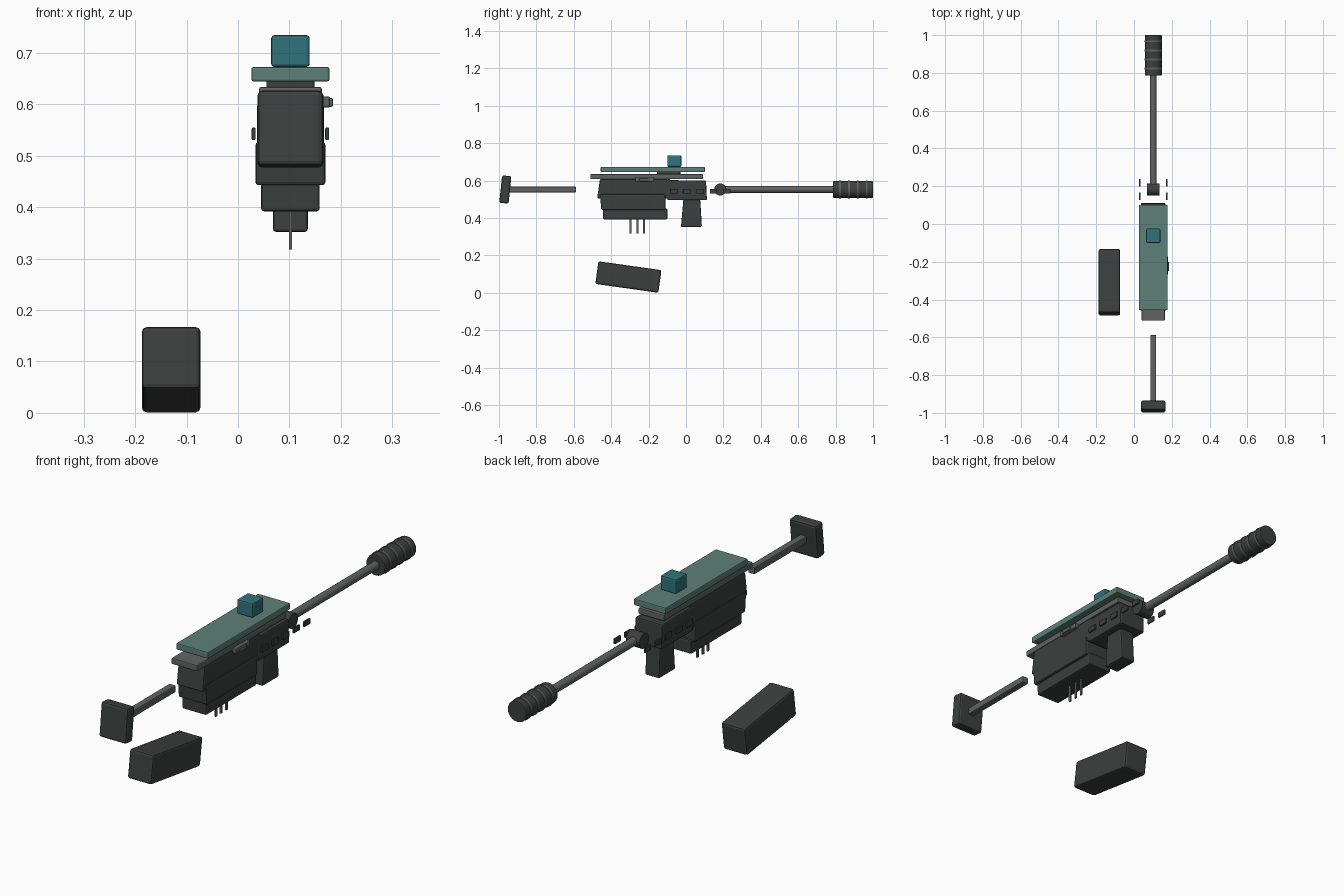
import bpy, bmesh
from math import radians, pi
from mathutils import Matrix

if "Cube" in bpy.data.objects:
    bpy.data.objects.remove(bpy.data.objects["Cube"])

CX = 0.102   # centre line of the gun
BZ = 0.552   # bore height


def material(name, col):
    m = bpy.data.materials.new(name)
    m.diffuse_color = (*col, 1)
    m.use_nodes = True
    m.node_tree.nodes["Principled BSDF"].inputs["Base Color"].default_value = m.diffuse_color
    return m


DARK = material("dark_grey", (0.045, 0.05, 0.049))
GREY = material("mid_grey", (0.12, 0.125, 0.125))
GREEN = material("sage_green", (0.107, 0.216, 0.188))
TEAL = material("teal", (0.03, 0.17, 0.2))


def finish(name, bm, mat, bevel):
    bmesh.ops.recalc_face_normals(bm, faces=bm.faces)
    me = bpy.data.meshes.new(name)
    bm.to_mesh(me)
    bm.free()
    me.materials.append(mat)
    ob = bpy.data.objects.new(name, me)
    bpy.context.collection.objects.link(ob)
    if bevel:
        mod = ob.modifiers.new("bevel", 'BEVEL')
        mod.width, mod.segments = bevel, 2
        mod.limit_method = 'ANGLE'
        mod.angle_limit = radians(40)
    return ob


def box(name, loc, size, mat=DARK, bevel=0.006, tilt=0):
    bm = bmesh.new()
    bmesh.ops.create_cube(bm, size=1, matrix=Matrix.Diagonal((*size, 1)))
    ob = finish(name, bm, mat, bevel)
    ob.location = loc
    ob.rotation_euler.x = radians(tilt)
    return ob


def slab(name, half, profile, bevel=0.006):
    """Side profile in (y, z), extruded across the centre line."""
    bm = bmesh.new()
    f = bm.faces.new([bm.verts.new((CX - half, y, z)) for y, z in profile])
    ext = bmesh.ops.extrude_face_region(bm, geom=[f])
    vs = [v for v in ext["geom"] if isinstance(v, bmesh.types.BMVert)]
    bmesh.ops.translate(bm, verts=vs, vec=(2 * half, 0, 0))
    return finish(name, bm, DARK, bevel)


def cylinder(name, loc, r, depth, axis='Y', mat=DARK, bevel=0, sides=24):
    bm = bmesh.new()
    rot = Matrix.Rotation(pi / 2, 4, 'X' if axis == 'Y' else 'Y')
    bmesh.ops.create_cone(bm, cap_ends=True, segments=sides, radius1=r,
                          radius2=r, depth=depth, matrix=rot)
    for f in bm.faces:
        f.smooth = len(f.verts) == 4
    for e in bm.edges:
        e.smooth = all(f.smooth for f in e.link_faces)
    ob = finish(name, bm, mat, bevel)
    ob.location = loc
    return ob


# Receiver blocks, stepped downwards
slab("upper_receiver", 0.063, [(-0.475, 0.505), (-0.46, 0.608), (-0.085, 0.608), (-0.085, 0.505)])
slab("middle_receiver", 0.068, [(-0.453, 0.443), (-0.46, 0.527), (-0.11, 0.527), (-0.11, 0.443)])
slab("lower_receiver", 0.057, [(-0.443, 0.392), (-0.445, 0.45), (-0.10, 0.45), (-0.10, 0.392)])
slab("front_receiver", 0.065, [(-0.10, 0.495), (-0.10, 0.602), (0.107, 0.60), (0.112, 0.495)])
slab("front_grip", 0.034, [(-0.027, 0.352), (-0.014, 0.50), (0.076, 0.50), (0.085, 0.352)])

# Top rail, mount, plate and sight
box("top_rail", (CX, -0.21, 0.621), (0.122, 0.602, 0.026), GREY, 0.004)
box("plate_mount", (CX, -0.093, 0.640), (0.094, 0.125, 0.026), DARK, 0.003)
box("top_plate", (CX, -0.178, 0.659), (0.152, 0.557, 0.028), GREEN, 0.004)
box("sight_block", (CX, -0.0625, 0.704), (0.075, 0.075, 0.062), TEAL)

# Side vents, mirrored; the foremost two stand off past the receiver
for i in range(5):
    for s in (-1, 1):
        box("side_vent", (CX + s * 0.0715, -0.066 + i * 0.071, 0.543),
            (0.008, 0.04, 0.024), DARK, 0.002)

# Charging handle on the right side
box("handle_base", (CX + 0.066, -0.22, 0.605), (0.022, 0.10, 0.022), GREY, 0.004)
box("handle_knob", (CX + 0.076, -0.225, 0.604), (0.014, 0.05, 0.017), GREY, 0.003)

# Barrel, collar and ringed muzzle
cylinder("barrel_collar", (CX, 0.183, BZ), 0.032, 0.064, 'X')
cylinder("barrel", (CX, 0.49, BZ), 0.018, 0.64, mat=GREY, sides=16)
cylinder("muzzle", (CX, 0.893, BZ), 0.045, 0.214, bevel=0.004)
for i in range(4):
    cylinder("muzzle_ring", (CX, 0.823 + i * 0.048, BZ), 0.0475, 0.009, mat=GREY)

# Stock rod and tilted butt pad
box("stock_rod", (CX, -0.768, BZ), (0.03, 0.36, 0.03), GREY, 0.004)
box("butt_pad", (CX, -0.966, 0.552), (0.128, 0.05, 0.147), DARK, 0.009, -6)

# Contact pins under the receiver
for i in range(3):
    box("contact_pin", (CX, -0.296 + i * 0.036, 0.358), (0.006, 0.011, 0.08), GREY, 0)

# Detached magazine lying below
box("magazine", (-0.13, -0.308, 0.084), (0.114, 0.34, 0.122), DARK, 0.009, -8)
